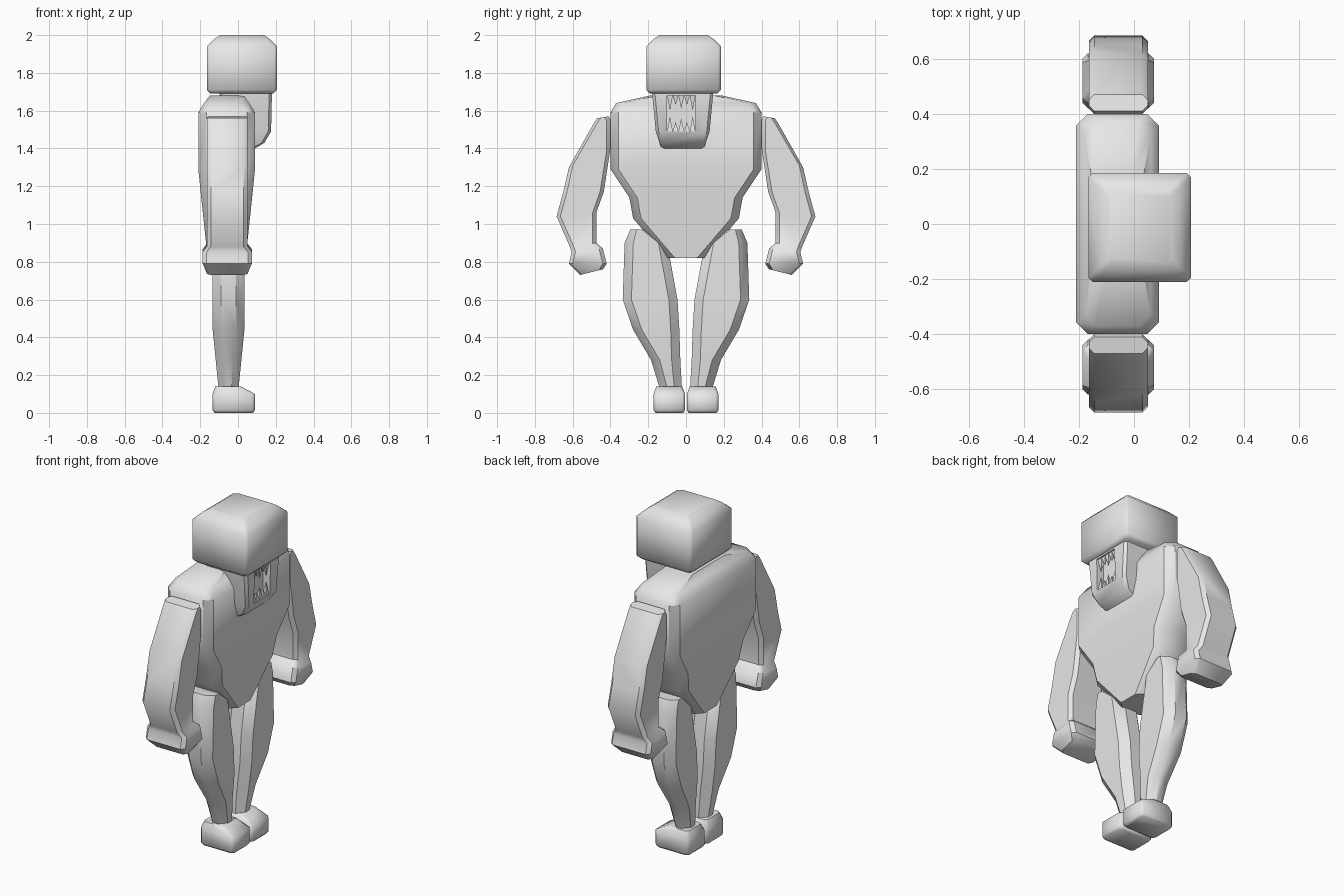
import bpy, bmesh, math

cube = bpy.data.objects.get("Cube")
if cube:
    bpy.data.objects.remove(cube, do_unlink=True)

colour = (.8, .8, .8, 1)
grey = bpy.data.materials.new("plain grey")
grey.use_nodes = True
grey.diffuse_color = colour
grey.node_tree.nodes["Principled BSDF"].inputs["Base Color"].default_value = colour


def smooth(part, angle):
    bpy.ops.object.select_all(action='DESELECT')
    part.select_set(True)
    bpy.context.view_layer.objects.active = part
    bpy.ops.object.shade_smooth_by_angle(angle=math.radians(angle))


def finish(name, bm, angle):
    bmesh.ops.recalc_face_normals(bm, faces=bm.faces[:])
    mesh = bpy.data.meshes.new(name)
    bm.to_mesh(mesh)
    bm.free()
    mesh.materials.append(grey)
    part = bpy.data.objects.new(name, mesh)
    bpy.context.collection.objects.link(part)
    smooth(part, angle)
    return part


def loft(name, sections, chamfer, side=1, angle=40):
    """Skin chamfered rectangles, each given by two (y, z) ends and an x range."""
    bm = bmesh.new()
    rings = []
    for (start_y, start_z), (end_y, end_z), (back, front) in sections:
        width, rise = end_y - start_y, end_z - start_z
        cut = min(chamfer, (front - back) * .35)
        t = min(chamfer / width, .35)
        corners = [(back + cut, 0), (front - cut, 0), (front, t), (front, 1 - t),
                   (front - cut, 1), (back + cut, 1), (back, 1 - t), (back, t)]
        rings.append([bm.verts.new((x, side * (start_y + width * f), start_z + rise * f))
                      for x, f in corners])
    for lower, upper in zip(rings, rings[1:]):
        for i in range(len(lower)):
            bm.faces.new((lower[i - 1], lower[i], upper[i], upper[i - 1]))
    bm.faces.new(rings[0])
    bm.faces.new(rings[-1])
    return finish(name, bm, angle)


def block(name, y_range, x_range, levels, side=1, angle=60):
    """Stack one footprint, pulled in by an inset and a front slope at each height."""
    (right, left), (back, front) = y_range, x_range
    sections = [((right + inset, z), (left - inset, z), (back + inset, front - inset - slope))
                for z, inset, slope in levels]
    return loft(name, sections, .015, side, angle)


def around(centre, half):
    return centre - half, centre + half


# Torso: broad chest, thinner towards the waist and over the shoulders
torso = []
for z, half in ((.82, .1), (.86, .135), (1.03, .28), (1.14, .3),
                (1.29, .4), (1.59, .4), (1.64, .37), (1.68, .19)):
    depth = .15 * min(1, .1 + .7 * z, 5 * (1.8 - z))
    torso.append(((-half, z), (half, z), around(-.06, depth)))
loft("torso", torso, .042)

# Head: heavy block with a sloped crown
block("head", (-.21, .185), (-.165, .207),
      [(1.69, .02, 0), (1.71, 0, 0), (1.94, 0, 0), (1.98, .04, 0), (2, .07, 0)])

# Jaw with a cut mouth
jaw = block("jaw", (-.18, .145), (-.1, .18),
            [(1.4, .05, .04), (1.43, .04, 0), (1.49, .02, -.015), (1.7, 0, 0)])
mouth_y, mouth_width, mouth_bottom, mouth_top = -.1, .15, 1.49, 1.68
cutter = block("mouth_cutter", (mouth_y, mouth_y + mouth_width), (.13, .3),
               [(mouth_bottom, 0, 0), (mouth_top, 0, 0)])
# Square corners for the opening
for v in cutter.data.vertices:
    v.co.y = mouth_y if v.co.y < mouth_y + mouth_width / 2 else mouth_y + mouth_width
cutter.hide_render = True
cut = jaw.modifiers.new("mouth", 'BOOLEAN')
cut.solver = 'EXACT'
cut.object = cutter
bpy.context.view_layer.objects.active = jaw
bpy.ops.object.modifier_apply(modifier=cut.name)
bpy.data.objects.remove(cutter, do_unlink=True)
smooth(jaw, 30)

# Teeth: two rows of pointed wedges, longest at the corners
lengths = (.08, .05, .07, .05, .08)
half = mouth_width / len(lengths) / 2
for name, base, direction in (("upper_teeth", mouth_top, -1), ("lower_teeth", mouth_bottom, 1)):
    bm = bmesh.new()
    for i, length in enumerate(lengths):
        y = mouth_y + half * (2 * i + 1)
        root = [bm.verts.new((x, y + s, base)) for x, s in
                ((.145, -half), (.17, -half), (.17, half), (.145, half))]
        tip = bm.verts.new((.16, y, base + direction * length))
        bm.faces.new(root)
        for k in range(len(root)):
            bm.faces.new((root[k - 1], root[k], tip))
    finish(name, bm, 20)

# Arm: inner and outer edge points from shoulder to knuckles, deeper at the fist
arm = []
for inner, outer in (((.41, 1.57), (.47, 1.56)), ((.4, 1.55), (.49, 1.53)),
                     ((.4, 1.4), (.62, 1.3)), ((.435, 1.17), (.65, 1.17)),
                     ((.475, 1.06), (.685, 1.04)), ((.475, .9), (.615, .88)),
                     ((.44, .87), (.605, .85)), ((.42, .79), (.62, .79)),
                     ((.44, .76), (.56, .73))):
    fist = .76 < outer[1] < .87
    arm.append((inner, outer, around(-.057, .13 if fist else .107)))

# Leg: thick thigh narrowing to the ankle
leg = []
for z, inner, outer in ((.1, .02, .13), (.28, .03, .185), (.44, .035, .28),
                        (.6, .045, .335), (.9, .1, .325), (.97, .2, .295)):
    leg.append(((inner, z), (outer, z), around(-.05, min(.085, .04 + .1 * z))))

for name, side in (("left", 1), ("right", -1)):
    loft(name + "_arm", arm, .02, side)
    loft(name + "_leg", leg, .046, side)
    block(name + "_foot", (.005, .172), (-.135, .09),
          [(0, .01, 0), (.015, 0, 0), (.1, 0, 0), (.14, .015, .06)], side)
